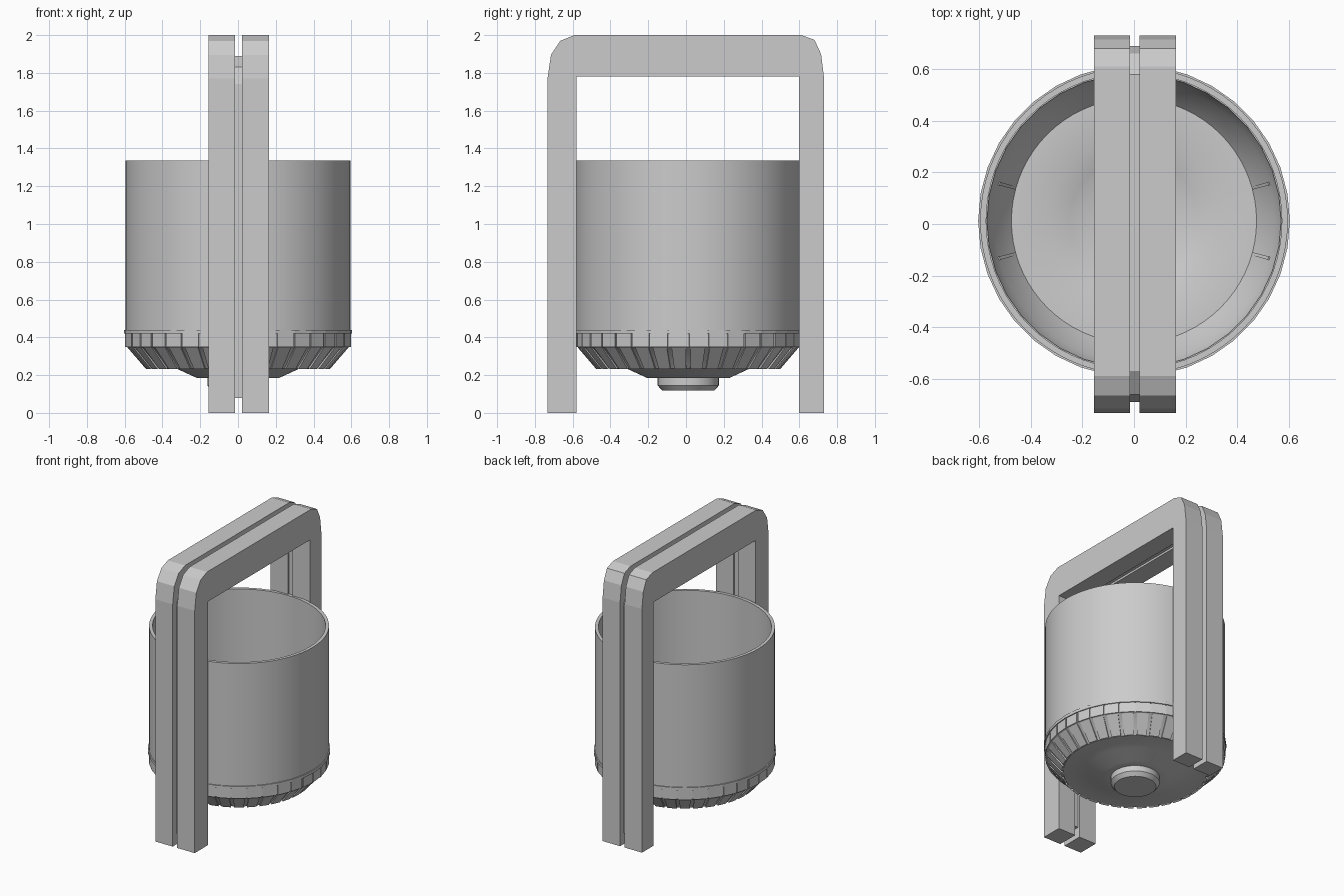
import bpy, bmesh
from math import sin, cos, pi, radians

if "Cube" in bpy.data.objects:
    bpy.data.objects.remove(bpy.data.objects["Cube"])

CY = 0.012  # centre of the pot along y


def finish(name, bm, smooth=None):
    bmesh.ops.remove_doubles(bm, verts=bm.verts, dist=1e-5)
    bmesh.ops.recalc_face_normals(bm, faces=bm.faces)
    me = bpy.data.meshes.new(name)
    bm.to_mesh(me)
    bm.free()
    ob = bpy.data.objects.new(name, me)
    bpy.context.collection.objects.link(ob)
    if smooth:
        bpy.ops.object.select_all(action='DESELECT')
        ob.select_set(True)
        bpy.context.view_layer.objects.active = ob
        bpy.ops.object.shade_smooth_by_angle(angle=radians(smooth))
    return ob


def extrude_yz(name, outline, x0, x1):
    """Prism from a (y, z) outline between two x positions."""
    bm = bmesh.new()
    face = bm.faces.new([bm.verts.new((x0, y, z)) for y, z in outline])
    ext = bmesh.ops.extrude_face_region(bm, geom=[face])
    verts = [g for g in ext['geom'] if isinstance(g, bmesh.types.BMVert)]
    bmesh.ops.translate(bm, verts=verts, vec=(x1 - x0, 0, 0))
    return finish(name, bm)


def lathe(name, profile, seg, closed=True, smooth=30):
    """Revolve an (r, z) profile around the pot axis."""
    bm = bmesh.new()
    rings = [[bm.verts.new((r * cos(2 * pi * i / seg), CY + r * sin(2 * pi * i / seg), z))
              for i in range(seg)] for r, z in profile]
    pairs = list(zip(rings, rings[1:]))
    if closed:
        pairs.append((rings[-1], rings[0]))
    else:
        bm.faces.new(rings[0])
        bm.faces.new(rings[-1])
    for a, b in pairs:
        for i in range(seg):
            j = (i + 1) % seg
            bm.faces.new((a[i], a[j], b[j], b[i]))
    return finish(name, bm, smooth)


def radial_prisms(name, profile, angles, width):
    """Wedges with an (r, z) section spanning an angular width, at each angle."""
    bm = bmesh.new()
    for a in angles:
        sides = [[bm.verts.new((r * cos(t), CY + r * sin(t), z)) for r, z in profile]
                 for t in (a - width / 2, a + width / 2)]
        bm.faces.new(sides[0])
        bm.faces.new(sides[1])
        n = len(profile)
        for i in range(n):
            j = (i + 1) % n
            bm.faces.new((sides[0][i], sides[0][j], sides[1][j], sides[1][i]))
    return finish(name, bm)


# Twin arch-shaped handle plates
arch = [(-0.733, 0), (-0.733, 1.77), (-0.715, 1.895), (-0.665, 1.97), (-0.59, 2.0),
        (0.61, 2.0), (0.68, 1.975), (0.715, 1.9), (0.73, 1.78), (0.73, 0),
        (0.597, 0), (0.597, 1.78), (-0.58, 1.78), (-0.58, 0)]
extrude_yz("handle_plate_left", arch, -0.155, -0.015)
extrude_yz("handle_plate_right", arch, 0.022, 0.163)

# Recessed web joining the plates
web = [(-0.69, 0.08), (-0.69, 1.74), (-0.66, 1.83), (-0.57, 1.89), (0.58, 1.89),
       (0.66, 1.83), (0.69, 1.74), (0.69, 0.08), (0.61, 0.08), (0.61, 1.795),
       (-0.593, 1.795), (-0.593, 0.08)]
extrude_yz("handle_web", web, -0.02, 0.027)

# Open cylindrical body and its lower rim
lathe("pot_wall", [(0.596, 0.43), (0.596, 1.335), (0.573, 1.335), (0.573, 0.43)], 72)
lathe("pot_rim", [(0.604, 0.42), (0.604, 0.44), (0.57, 0.44), (0.57, 0.42)], 36, smooth=None)

# Base shell: band, cone, flat ring and dished centre, with an inner skin
outer = [(0.59, 0.43), (0.59, 0.35), (0.574, 0.342), (0.475, 0.235), (0.32, 0.232),
         (0.22, 0.186), (0.13, 0.186)]
inner = [(0.13, 0.2), (0.165, 0.203), (0.25, 0.225), (0.327, 0.252), (0.475, 0.252),
         (0.545, 0.345), (0.57, 0.43)]
lathe("base_shell", outer + inner, 72)

# Bottom knob
lathe("bottom_knob", [(0.14, 0.205), (0.162, 0.2), (0.162, 0.145), (0.138, 0.118)], 36, closed=False)

# Band blocks and sloped louvres around the base
N = 36
steps = [2 * pi * (i + 0.5) / N for i in range(N)]
radial_prisms("band_blocks", [(0.597, 0.42), (0.597, 0.348), (0.58, 0.348), (0.58, 0.42)],
              steps, 2 * pi / N * 0.9)
radial_prisms("base_louvres", [(0.584, 0.345), (0.487, 0.232), (0.47, 0.24), (0.565, 0.345)],
              steps, 2 * pi / N * 0.75)

# Small ribs on the inside of the cone
radial_prisms("inner_ribs", [(0.478, 0.25), (0.475, 0.258), (0.54, 0.348), (0.548, 0.345)],
              [radians(a) for a in (15.5, -15.5, 164.5, 195.5)], radians(1.4))
